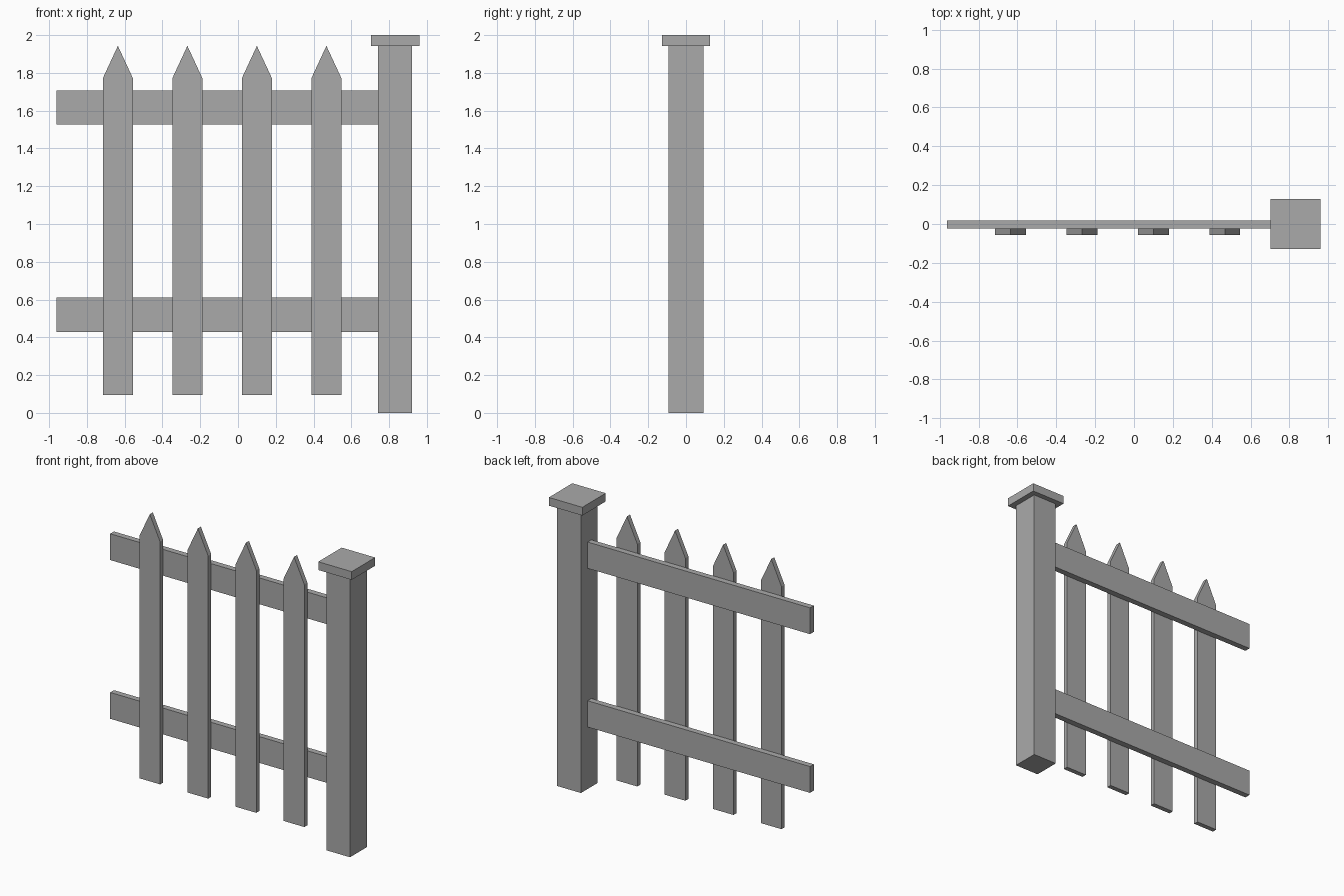
import bpy
import bmesh

cube = bpy.data.objects.get("Cube")
if cube:
    bpy.data.objects.remove(cube, do_unlink=True)

# Single flat grey
grey = bpy.data.materials.new("plain_grey")
grey.use_nodes = True
COLOUR = (0.4, 0.4, 0.4, 1)
grey.diffuse_color = COLOUR
grey.node_tree.nodes["Principled BSDF"].inputs["Base Color"].default_value = COLOUR


def extrude_profile(name, profile, y_front, y_back):
    """Make a solid from an x-z outline, running from y_front to y_back."""
    bm = bmesh.new()
    face = bm.faces.new([bm.verts.new((x, y_front, z)) for x, z in profile])
    result = bmesh.ops.extrude_face_region(bm, geom=[face], use_keep_orig=True)
    moved = [v for v in result["geom"] if isinstance(v, bmesh.types.BMVert)]
    bmesh.ops.translate(bm, verts=moved, vec=(0, y_back - y_front, 0))
    bmesh.ops.recalc_face_normals(bm, faces=bm.faces)
    mesh = bpy.data.meshes.new(name)
    bm.to_mesh(mesh)
    bm.free()
    mesh.materials.append(grey)
    obj = bpy.data.objects.new(name, mesh)
    bpy.context.collection.objects.link(obj)
    return obj


def box(name, x0, x1, y0, y1, z0, z1):
    return extrude_profile(name, [(x0, z0), (x1, z0), (x1, z1), (x0, z1)], y0, y1)


# Square post with an overhanging cap
box("post", 0.74, 0.922, -0.092, 0.092, 0, 1.943)
box("post_cap", 0.704, 0.96, -0.128, 0.128, 1.943, 2)

# Two horizontal rails running into the post
box("lower_rail", -0.962, 0.76, -0.023, 0.018, 0.428, 0.61)
box("upper_rail", -0.962, 0.76, -0.023, 0.018, 1.526, 1.708)

# Four pointed pickets fixed to the front of the rails
HALF = 0.079
for i in range(4):
    x = -0.636 + 0.368 * i
    outline = [(x - HALF, 0.095), (x + HALF, 0.095), (x + HALF, 1.773),
               (x, 1.943), (x - HALF, 1.773)]
    extrude_profile(f"picket_{i + 1}", outline, -0.056, -0.023)
